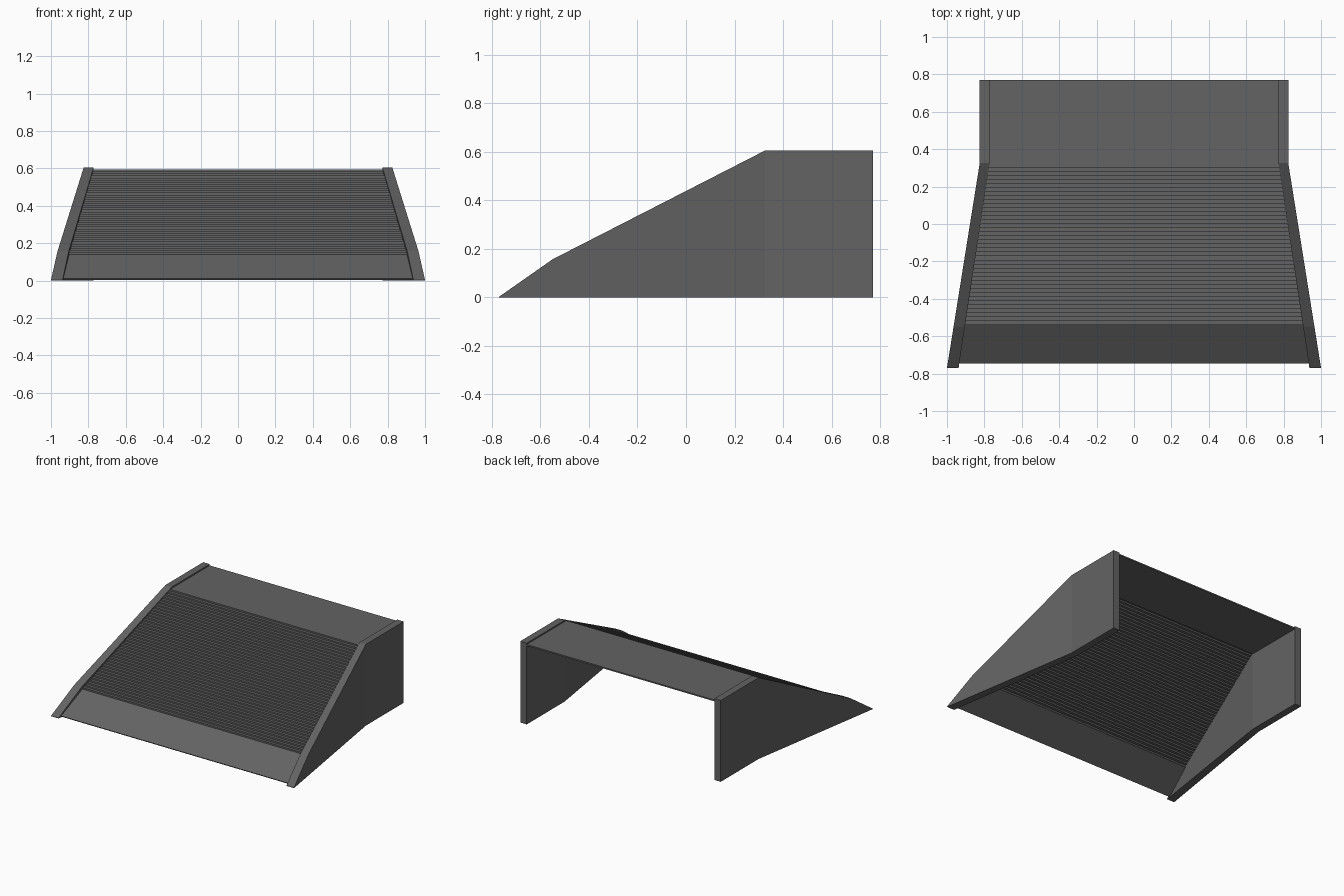
import bpy, bmesh

cube = bpy.data.objects.get("Cube")
if cube:
    bpy.data.objects.remove(cube, do_unlink=True)

grey = bpy.data.materials.new("dark_grey")
grey.use_nodes = True
colour = (0.125, 0.125, 0.125, 1)
grey.diffuse_color = colour
grey.node_tree.nodes["Principled BSDF"].inputs["Base Color"].default_value = colour

FRONT, KNEE, CREST, BACK = -0.77, -0.55, 0.325, 0.77
TOP = 0.605


def outer_x(y):
    """Outer half width: straight at the back, flaring to the front."""
    return 0.825 + 0.175 * max(0, (CREST - y) / (CREST - FRONT))


def inner_x(y):
    return outer_x(y) - 0.053 - 0.009 * max(0, (CREST - y) / (CREST - FRONT))


def loft(name, sections):
    """Join matching rings of points into one closed solid."""
    bm = bmesh.new()
    rings = [[bm.verts.new(p) for p in ring] for ring in sections]
    n = len(rings[0])
    for a, b in zip(rings, rings[1:]):
        for i in range(n):
            j = (i + 1) % n
            bm.faces.new((a[i], a[j], b[j], b[i]))
    bm.faces.new(rings[0])
    bm.faces.new(rings[-1])
    bmesh.ops.recalc_face_normals(bm, faces=bm.faces)
    mesh = bpy.data.meshes.new(name)
    bm.to_mesh(mesh)
    bm.free()
    mesh.materials.append(grey)
    obj = bpy.data.objects.new(name, mesh)
    bpy.context.collection.objects.link(obj)
    return obj


# Flared side walls
wall_profile = [(FRONT, 0.003), (KNEE, 0.157), (CREST, TOP), (BACK, TOP)]
for name, side in (("left_wall", 1), ("right_wall", -1)):
    loft(name, [[(side * inner_x(y), y, 0), (side * outer_x(y), y, 0),
                 (side * outer_x(y), y, z), (side * inner_x(y), y, z)]
                for y, z in wall_profile])


def sheet(name, profile, thick):
    """Thin folded sheet spanning between the walls."""
    loft(name, [[(-inner_x(y), y, z), (inner_x(y), y, z),
                 (inner_x(y), y + dy, z - dz), (-inner_x(y), y + dy, z - dz)]
                for y, z, dy, dz in [(y, z, *thick) for y, z in profile]])


# Front lip, fine steps and flat top deck
STEP_Y, STEP_Z, DECK_Z, COUNT = -0.54, 0.14, 0.595, 40
sheet("front_lip", [(-0.745, 0.01), (STEP_Y, STEP_Z)], (0.006, 0.008))

run, rise = (CREST - STEP_Y) / COUNT, (DECK_Z - STEP_Z) / COUNT
steps = [(STEP_Y, STEP_Z)]
for i in range(COUNT):
    y, z = STEP_Y + i * run, STEP_Z + (i + 1) * rise
    steps += [(y, z), (y + run, z)]
sheet("ramp_steps", steps, (0.004, 0.004))
sheet("top_deck", [(CREST, DECK_Z), (BACK, DECK_Z)], (0, 0.01))
